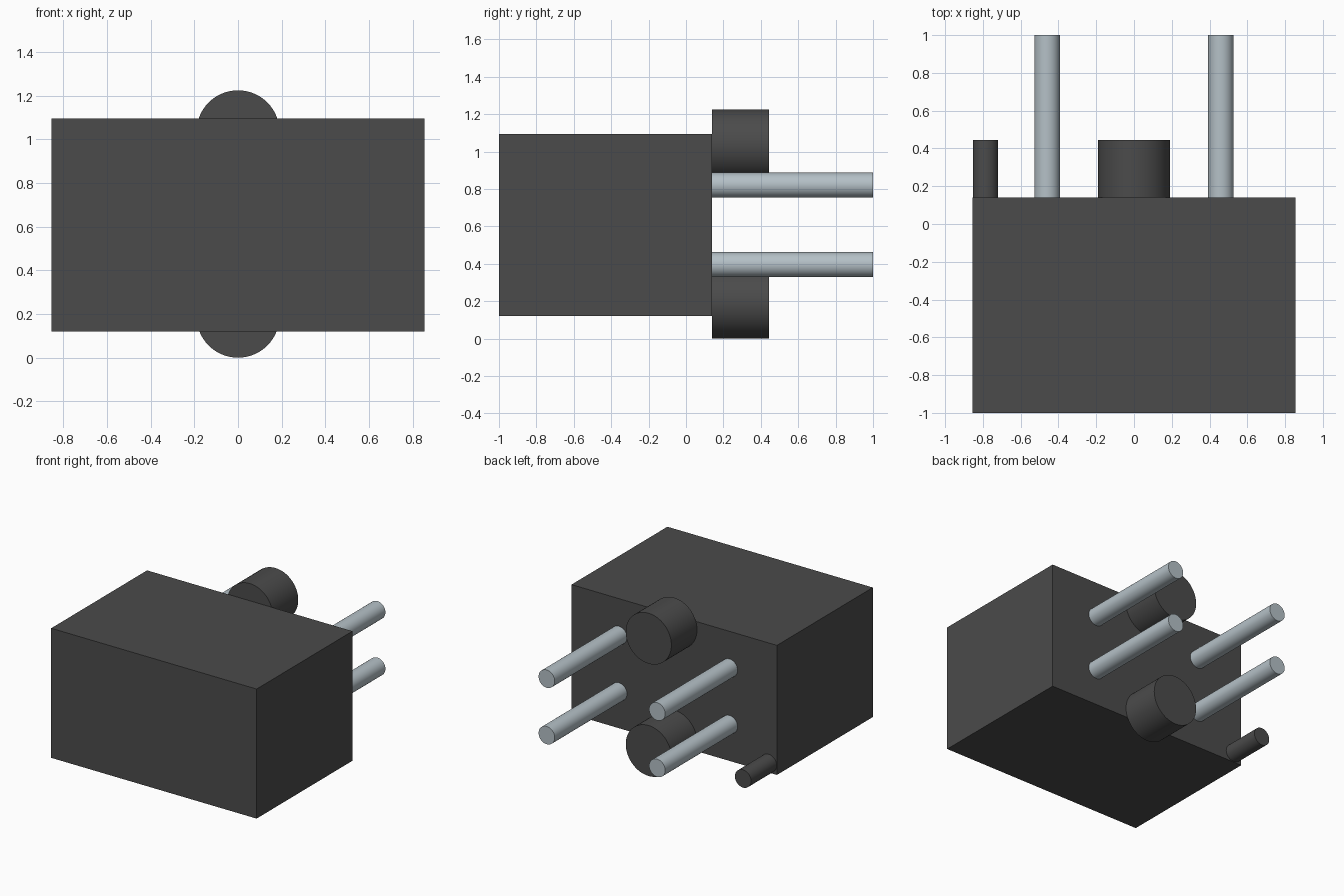
import bpy
import math

if "Cube" in bpy.data.objects:
    bpy.data.objects.remove(bpy.data.objects["Cube"])


def material(name, rgb, metallic=0.0):
    m = bpy.data.materials.new(name)
    m.use_nodes = True
    m.diffuse_color = (*rgb, 1)
    m.node_tree.nodes["Principled BSDF"].inputs["Base Color"].default_value = (*rgb, 1)
    return m


DARK = material("dark grey plastic", (0.07, 0.07, 0.07))
METAL = material("pale steel", (0.46, 0.53, 0.57))

BACK = 0.14  # y of the housing's rear face


def peg(name, x, z, radius, end, mat):
    """Round peg standing out from the rear face to y = end."""
    bpy.ops.mesh.primitive_cylinder_add(
        vertices=64, radius=radius, depth=end - BACK,
        location=(x, (BACK + end) / 2, z), rotation=(math.pi / 2, 0, 0))
    ob = bpy.context.object
    ob.name = name
    ob.data.materials.append(mat)
    bpy.ops.object.shade_smooth_by_angle(angle=math.radians(30))


# Box housing
bpy.ops.mesh.primitive_cube_add(size=1, location=(0, (BACK - 1) / 2, 0.6075))
housing = bpy.context.object
housing.name = "housing"
housing.scale = (1.71, BACK + 1, 0.975)
bpy.ops.object.transform_apply(location=False, rotation=False, scale=True)
housing.data.materials.append(DARK)

# Thick bosses overlapping the upper and lower edges
for level, z in (("upper", 1.035), ("lower", 0.19)):
    peg(level + "_boss", 0, z, 0.19, 0.445, DARK)

# Four long metal pins
for side, x in (("left", 0.46), ("right", -0.46)):
    for level, z in (("upper", 0.82), ("lower", 0.395)):
        peg(f"{level}_{side}_pin", x, z, 0.067, 1.0, METAL)

# Small locating peg in the lower corner
peg("locating_peg", -0.786, 0.19, 0.067, 0.445, DARK)
